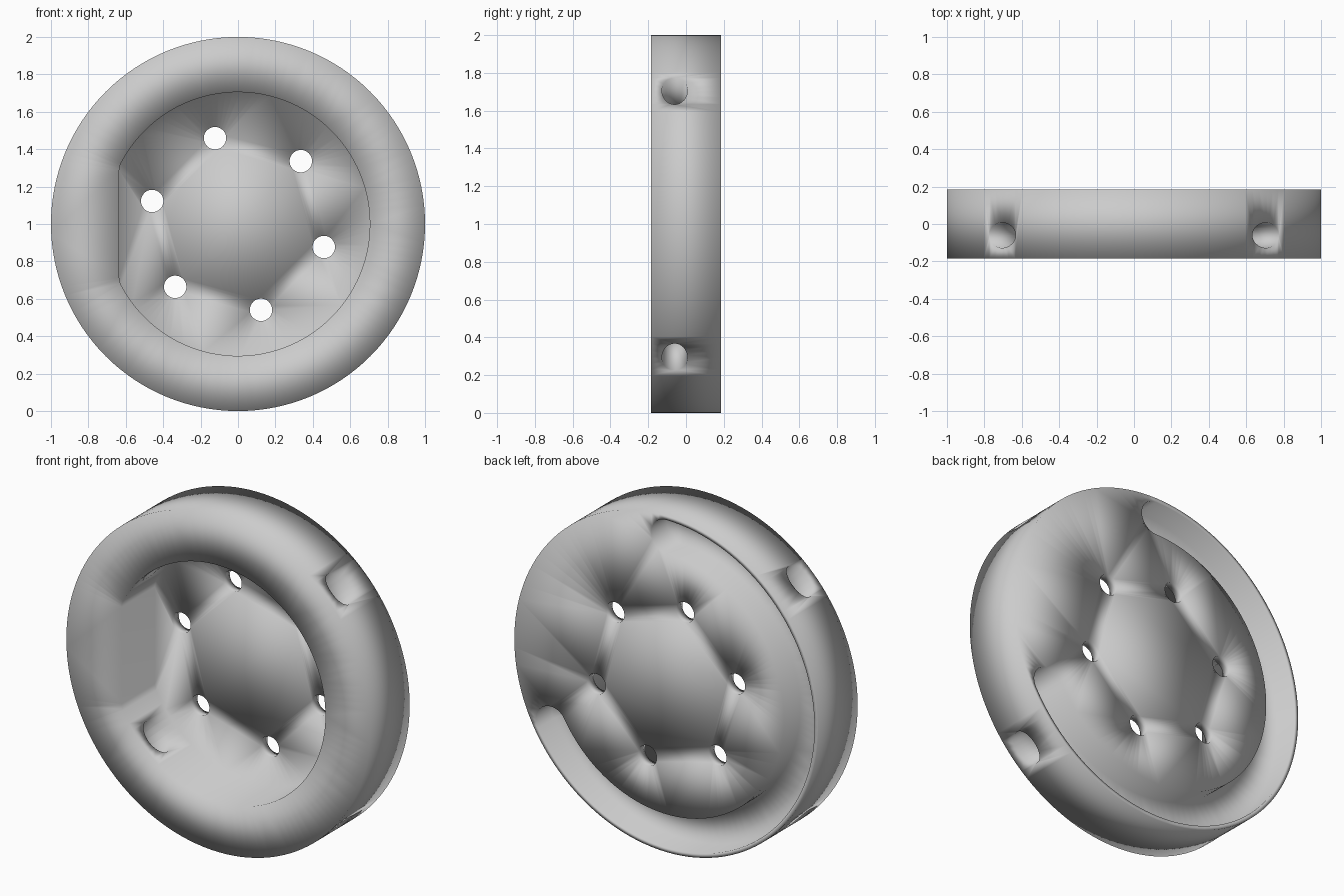
import bpy, bmesh, math
from mathutils import Matrix, Vector

if "Cube" in bpy.data.objects:
    bpy.data.objects.remove(bpy.data.objects["Cube"])

HALF = 0.185          # half thickness of the disc
FLOOR_Y = 0.125       # front side of the thin centre plate
GROOVE_DEPTH = 0.15
CENTRE = Vector((0, 0, 1))


def arc(cx, cz, r, a0, a1, n):
    """Points on an arc in the x-z plane, angles in degrees."""
    return [(cx + r * math.cos(math.radians(a0 + (a1 - a0) * i / n)),
             cz + r * math.sin(math.radians(a0 + (a1 - a0) * i / n))) for i in range(n + 1)]


def ellipse(cx, cz, rx, rz, n):
    return [(cx + rx * x, cz + rz * z) for x, z in arc(0, 0, 1, 0, 360, n)[:-1]]


def prism(name, outline, y0, y1, matrix=Matrix.Translation(CENTRE)):
    """Extrude an x-z outline from y0 to y1."""
    bm = bmesh.new()
    front = [bm.verts.new((x, y0, z)) for x, z in outline]
    back = [bm.verts.new((x, y1, z)) for x, z in outline]
    bm.faces.new(front)
    bm.faces.new(back[::-1])
    n = len(outline)
    for i in range(n):
        j = (i + 1) % n
        bm.faces.new((front[i], back[i], back[j], front[j]))
    bmesh.ops.recalc_face_normals(bm, faces=bm.faces)
    bm.transform(matrix)
    mesh = bpy.data.meshes.new(name)
    bm.to_mesh(mesh)
    bm.free()
    obj = bpy.data.objects.new(name, mesh)
    bpy.context.collection.objects.link(obj)
    return obj


grey = bpy.data.materials.new("light_grey")
grey.diffuse_color = (0.6, 0.6, 0.6, 1)
grey.use_nodes = True
grey.node_tree.nodes["Principled BSDF"].inputs["Base Color"].default_value = grey.diffuse_color

# Main disc
disc = prism("wheel_disc", ellipse(0, 0, 1, 1, 128), -HALF, HALF)
disc.data.materials.append(grey)
cutters = []

# Front recess: round with one flat side on the left, corners rounded
r, flat_x, fr = 0.705, -0.635, 0.08
cx = flat_x + fr
cz = math.sqrt((r - fr) ** 2 - cx ** 2)
a = math.degrees(math.atan2(cz, cx))
recess = (arc(0, 0, r, -a, a, 96) + arc(cx, cz, fr, a, 180, 6)[1:]
          + arc(cx, -cz, fr, 180, 360 - a, 6)[:-1])
cutters.append(prism("recess_cutter", recess, -0.4, FLOOR_Y))

# Curved groove with round ends in the back
mid, half_w = 0.875, 0.1
t = math.radians(330)
groove = (arc(0, 0, mid + half_w, 90, 330, 86)
          + arc(mid * math.cos(t), mid * math.sin(t), half_w, 330, 510, 16)[1:-1]
          + arc(0, 0, mid - half_w, 330, 90, 86)
          + arc(0, mid, half_w, -90, 90, 16)[1:-1])
cutters.append(prism("groove_cutter", groove, HALF - GROOVE_DEPTH, 0.4))

# Six holes through the centre plate
for k in range(6):
    a = math.radians(45 + 60 * k)
    cutters.append(prism("floor_hole_cutter",
                         ellipse(0.475 * math.cos(a), 0.475 * math.sin(a), 0.06, 0.06, 32), -0.1, 0.4))

# Four oval radial holes through the rim
for k in range(4):
    m = (Matrix.Translation((0, -0.06, 1))
         @ Matrix.Rotation(math.radians(45 + 90 * k), 4, 'Y')
         @ Matrix.Rotation(math.radians(90), 4, 'X'))
    cutters.append(prism("rim_hole_cutter", ellipse(0, 0, 0.1, 0.068, 32), 0.6, 1.1, m))

# Cut everything out of the disc
bpy.context.view_layer.objects.active = disc
disc.select_set(True)
for c in cutters:
    c.hide_render = True
    mod = disc.modifiers.new("cut", 'BOOLEAN')
    mod.operation = 'DIFFERENCE'
    mod.solver = 'EXACT'
    mod.object = c
    bpy.ops.object.modifier_apply(modifier=mod.name)
    bpy.data.objects.remove(c, do_unlink=True)

# Even triangulation, then soft shading over the whole part
bm = bmesh.new()
bm.from_mesh(disc.data)
bmesh.ops.remove_doubles(bm, verts=bm.verts, dist=0.0005)
bmesh.ops.triangulate(bm, faces=bm.faces, quad_method='BEAUTY', ngon_method='BEAUTY')
flat_edges = [e for e in bm.edges if len(e.link_faces) == 2 and e.calc_face_angle(1) < 0.001]
bmesh.ops.beautify_fill(bm, faces=bm.faces, edges=flat_edges, method='ANGLE')
bm.to_mesh(disc.data)
bm.free()
bpy.ops.object.shade_smooth()
